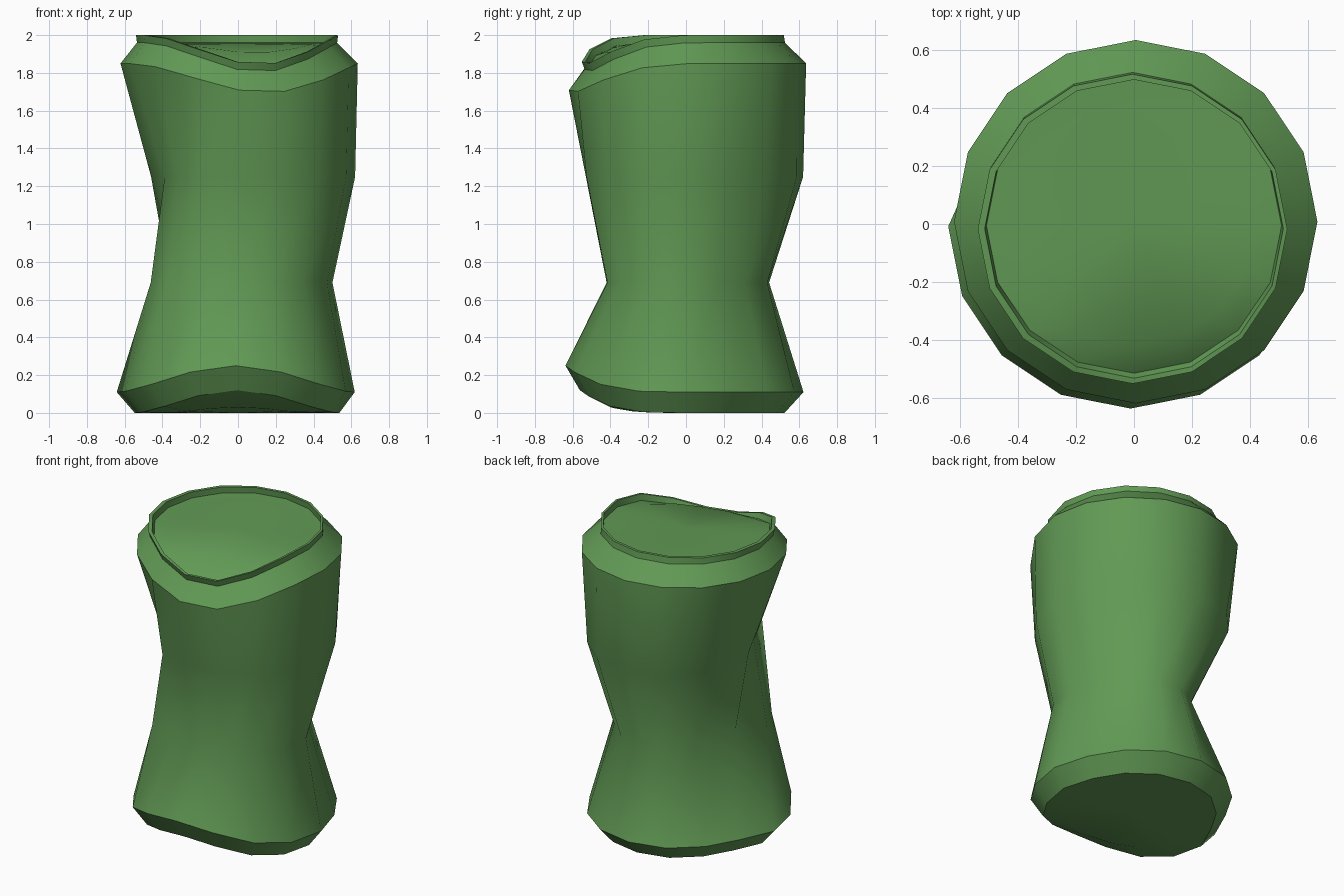
import bpy, bmesh, math

cube = bpy.data.objects.get("Cube")
if cube:
    bpy.data.objects.remove(cube, do_unlink=True)

SIDES = 16

green = bpy.data.materials.new("can_green")
green.use_nodes = True
colour = (0.12, 0.32, 0.09, 1)
green.diffuse_color = colour
green.node_tree.nodes["Principled BSDF"].inputs["Base Color"].default_value = colour


def bump(angle, centre):
    """Soft bump around one direction, used for the dented front edges."""
    return max(0, math.cos(angle - math.radians(centre))) ** 3.5


def ring(bm, radius, z, cx=0, cy=0, dent=0, centre=270):
    """Ring of vertices; radius is one number or one per side."""
    verts = []
    for i in range(SIDES):
        a = math.tau * i / SIDES
        r = radius[i] if isinstance(radius, list) else radius
        verts.append(bm.verts.new((cx + r * math.cos(a), cy + r * math.sin(a),
                                   z + dent * bump(a, centre))))
    return verts


# Crushed sections, counter-clockwise from +x
base_edge = [.63, .61, .62, .63, .63, .62, .59, .575] + [.63] * 8
low_waist = [.50, .437, .44, .465, .44, .39, .31, .31,
             .36, .50, .525, .455, .42, .45, .49, .51]
high_waist = [.62, .60, .605, .635, .62, .63, .57, .495,
              .46, .42, .445, .54, .53, .57, .60, .62]

bm = bmesh.new()
TOP = 283  # direction of the dent in the top edge

rings = [
    # base
    ring(bm, .38, 0, 0, -.02, .03),
    ring(bm, [.86 * r for r in base_edge], 0, -.005, -.02, .12),
    ring(bm, base_edge, .11, -.012, -.008, .14),
    # body
    ring(bm, low_waist, .69),
    ring(bm, high_waist, 1.25),
    ring(bm, .628, 1.85, .006, .008, -.155, TOP),
    # shoulder and rim
    ring(bm, .53, 1.96, -.005, -.006, -.155, TOP),
    ring(bm, .535, 2, -.005, -.017, -.155, TOP),
    ring(bm, .516, 2, 0, -.017, -.155, TOP),
    # sunken lid
    ring(bm, .51, 1.96, 0, -.006, -.14, TOP),
    ring(bm, .42, 1.957, 0, 0, -.05, TOP),
]
for lower, upper in zip(rings, rings[1:]):
    for i in range(SIDES):
        j = (i + 1) % SIDES
        bm.faces.new((lower[i], lower[j], upper[j], upper[i]))

# Close the base and the lid
for loop, z in ((rings[0], 0), (rings[-1], 1.955)):
    middle = bm.verts.new((0, 0, z))
    for i in range(SIDES):
        bm.faces.new((loop[i], loop[(i + 1) % SIDES], middle))

bmesh.ops.recalc_face_normals(bm, faces=bm.faces)
for face in bm.faces:
    face.smooth = True

# Hard edges around the base, shoulder and rim
for loop in (rings[1], rings[2], *rings[5:10]):
    for i in range(SIDES):
        bm.edges.get((loop[i], loop[(i + 1) % SIDES])).smooth = False

mesh = bpy.data.meshes.new("crushed_can")
bm.to_mesh(mesh)
bm.free()
mesh.materials.append(green)
can = bpy.data.objects.new("crushed_can", mesh)
bpy.context.collection.objects.link(can)
